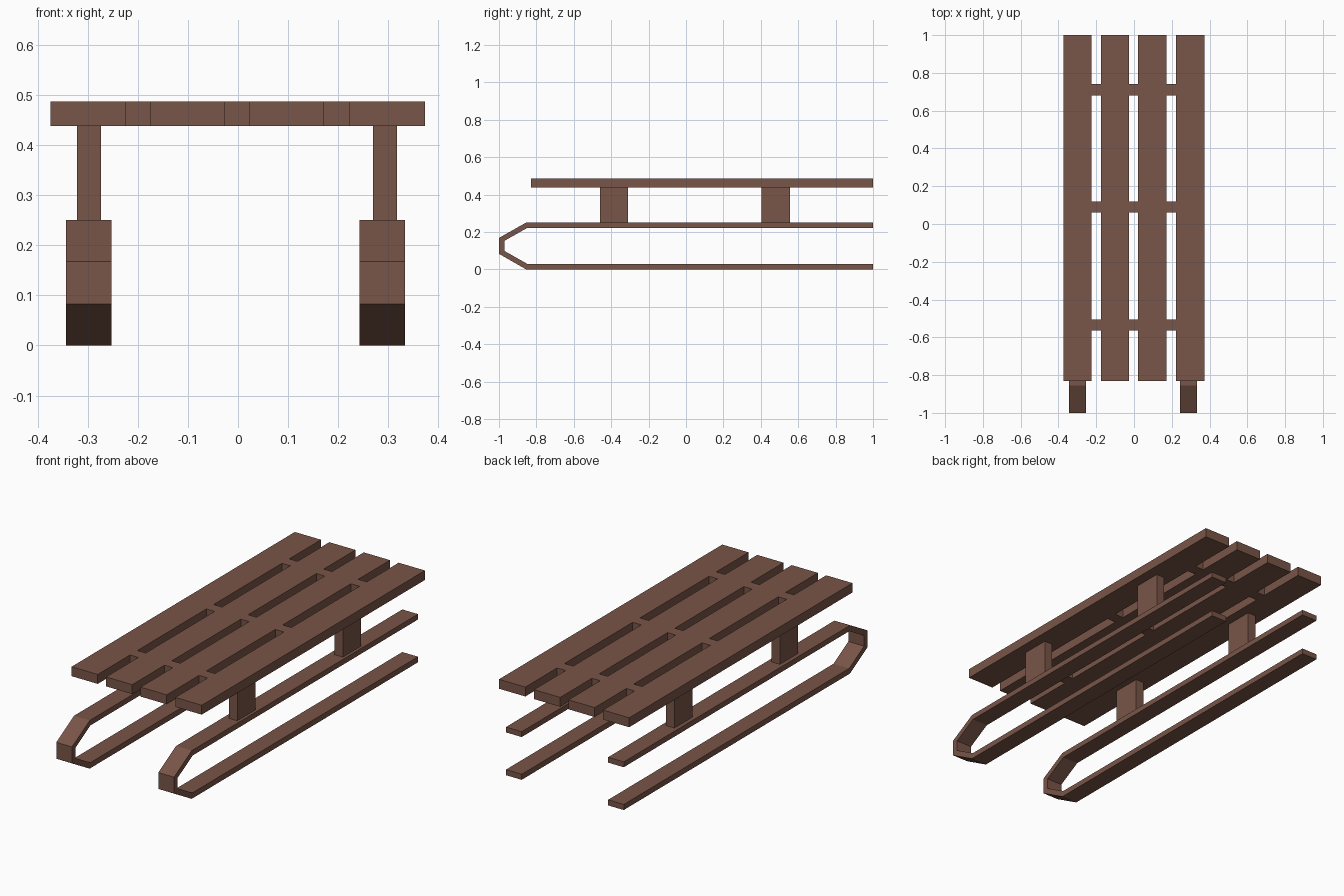
import bpy
import bmesh

cube = bpy.data.objects.get("Cube")
if cube:
    bpy.data.objects.remove(cube, do_unlink=True)

wood = bpy.data.materials.new("brown_wood")
wood.use_nodes = True
BROWN = (0.191, 0.091, 0.065, 1)
wood.diffuse_color = BROWN
wood.node_tree.nodes["Principled BSDF"].inputs["Base Color"].default_value = BROWN


def extrude_profile(name, points, x0, x1):
    """Solid made by sweeping a closed (y, z) outline from x0 to x1."""
    bm = bmesh.new()
    face = bm.faces.new([bm.verts.new((x0, y, z)) for y, z in points])
    swept = bmesh.ops.extrude_face_region(bm, geom=[face])["geom"]
    verts = [v for v in swept if isinstance(v, bmesh.types.BMVert)]
    bmesh.ops.translate(bm, verts=verts, vec=(x1 - x0, 0, 0))
    bmesh.ops.recalc_face_normals(bm, faces=bm.faces)
    mesh = bpy.data.meshes.new(name)
    bm.to_mesh(mesh)
    bm.free()
    mesh.materials.append(wood)
    obj = bpy.data.objects.new(name, mesh)
    bpy.context.collection.objects.link(obj)
    return obj


def box(name, x0, x1, y0, y1, z0, z1):
    return extrude_profile(name, [(y0, z0), (y1, z0), (y1, z1), (y0, z1)], x0, x1)


DECK_BOTTOM, DECK_TOP = 0.438, 0.487
RUNNER_TOP = 0.25

# Seat slats running front to back
slats = [(-0.374, -0.224), (-0.176, -0.026), (0.022, 0.172), (0.222, 0.373)]
for i, (x0, x1) in enumerate(slats):
    box(f"seat_slat_{i + 1}", x0, x1, -0.83, 1, DECK_BOTTOM, DECK_TOP)

# Flush cross bars filling the gaps between neighbouring slats
for row, y in enumerate((-0.535, 0.09, 0.71)):
    for i in range(len(slats) - 1):
        box(f"cross_bar_{row + 1}_{i + 1}", slats[i][1], slats[i + 1][0],
            y - 0.03, y + 0.03, DECK_BOTTOM, DECK_TOP)

# Runners: bent strips with a blunt nose, open at the back
outer = [(1, 0), (-0.855, 0), (-1, 0.083), (-1, 0.168), (-0.855, RUNNER_TOP), (1, RUNNER_TOP)]
inner = [(1, 0.222), (-0.848, 0.222), (-0.97, 0.153), (-0.97, 0.098), (-0.848, 0.029), (1, 0.029)]
for side, x in (("right", -0.298), ("left", 0.288)):
    extrude_profile(f"{side}_runner", outer + inner, x - 0.045, x + 0.045)

    # Posts between runner and seat
    post_x = x + (0.006 if side == "left" else 0)
    for place, y in (("front", -0.385), ("back", 0.48)):
        box(f"{place}_{side}_post", post_x - 0.024, post_x + 0.024,
            y - 0.075, y + 0.075, RUNNER_TOP, DECK_BOTTOM)
